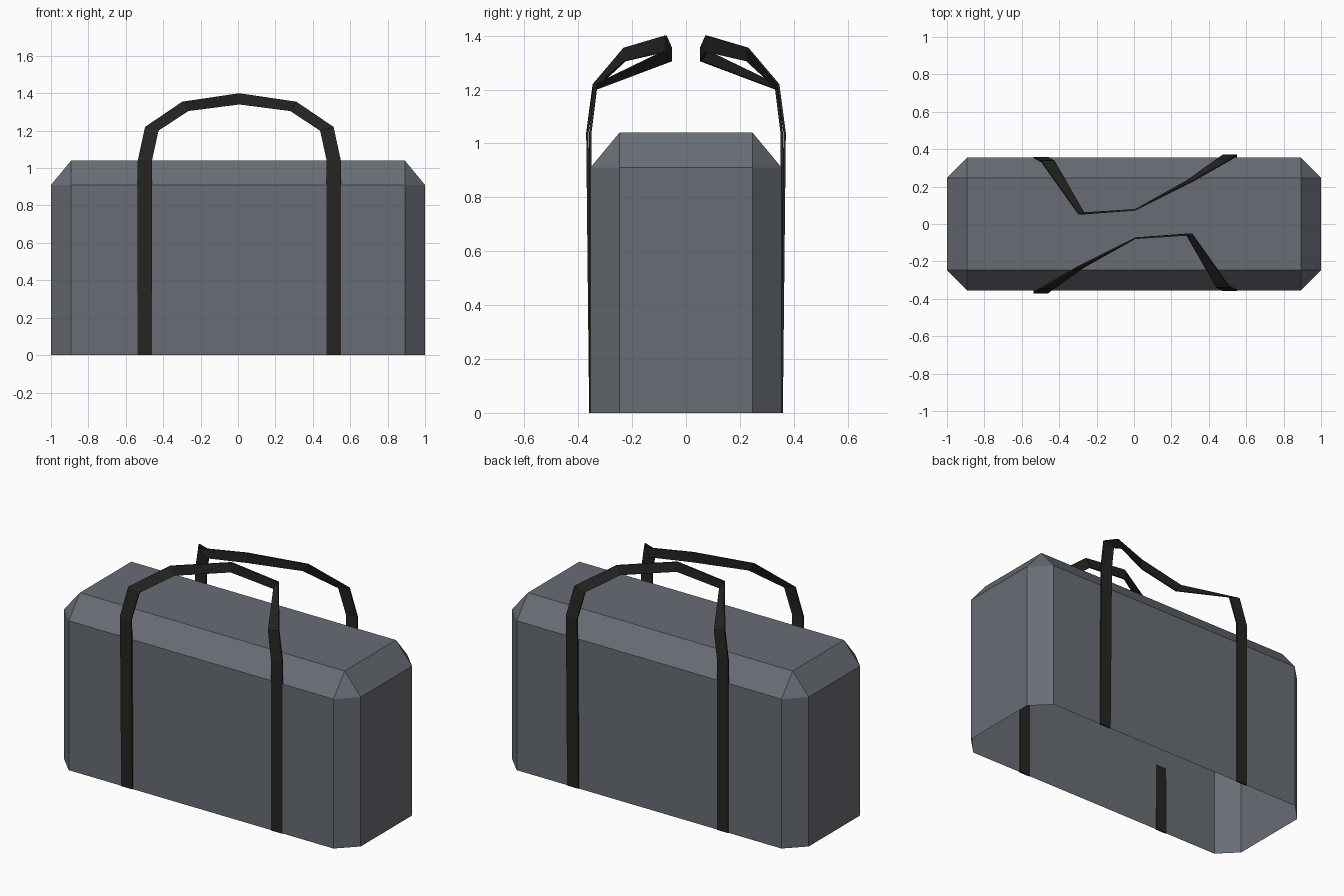
import bpy, bmesh

if "Cube" in bpy.data.objects:
    bpy.data.objects.remove(bpy.data.objects["Cube"])


def material(name, rgb):
    m = bpy.data.materials.new(name)
    m.diffuse_color = (*rgb, 1)
    m.use_nodes = True
    m.node_tree.nodes["Principled BSDF"].inputs["Base Color"].default_value = m.diffuse_color
    return m


def finish(bm, name, mat):
    me = bpy.data.meshes.new(name)
    bm.to_mesh(me)
    bm.free()
    me.materials.append(mat)
    ob = bpy.data.objects.new(name, me)
    bpy.context.collection.objects.link(ob)
    return ob


grey = material("slate grey fabric", (0.140, 0.155, 0.178))
black = material("black webbing", (0.018, 0.018, 0.017))

# Bag body: chamfered box, open underneath
H, CUT, CUT_Z = 1.04, 0.108, 0.13
bm = bmesh.new()
bmesh.ops.create_cube(bm, size=1)
pre_h = H * CUT / CUT_Z          # bevel on a squashed box, then stretch it
for v in bm.verts:
    v.co.x *= 2.0
    v.co.y *= 0.71
    v.co.z = (v.co.z + 0.5) * pre_h
edges = [e for e in bm.edges if any(v.co.z > 0.01 for v in e.verts)]
bmesh.ops.bevel(bm, geom=edges, offset=CUT, offset_type='OFFSET',
                segments=1, affect='EDGES', profile=0.5)
bm.normal_update()
bottom = [f for f in bm.faces if f.normal.z < -0.9]
bmesh.ops.delete(bm, geom=bottom, context='FACES')
for v in bm.verts:
    v.co.z *= CUT_Z / CUT
finish(bm, "bag_body", grey)

# Carry straps: outer x, outer z, inner x, inner z, depth of the strap
LEFT = [
    (0.543, 0.00, 0.467, 0.00, 0.355),
    (0.543, 1.04, 0.467, 1.04, 0.366),
    (0.504, 1.22, 0.432, 1.20, 0.342),
    (0.305, 1.355, 0.272, 1.305, 0.228),
]
RIGHT_DEPTHS = [0.355, 0.355, 0.335, 0.056]
TOP = (0.0, 1.40, 0.0, 1.34, 0.076)
HALF = 0.0045
SHIFT = 0.007


def strap(name, side):
    stations = [(-ox, oz, -ix, iz, d) for ox, oz, ix, iz, d in LEFT]
    stations.append(TOP)
    stations += [(*s[:4], d) for s, d in
                 reversed(list(zip(LEFT, RIGHT_DEPTHS)))]
    bm = bmesh.new()
    rings = []
    for ox, oz, ix, iz, d in stations:
        section = [(ox, oz, d + HALF), (ix, iz, d + HALF),
                   (ix, iz, d - HALF), (ox, oz, d - HALF)]
        rings.append([bm.verts.new((side * x + SHIFT, -side * y, z))
                      for x, z, y in section])
    for a, b in zip(rings, rings[1:]):
        for i in range(4):
            j = (i + 1) % 4
            bm.faces.new((a[i], a[j], b[j], b[i]))
    bm.faces.new(rings[0])
    bm.faces.new(rings[-1])
    bmesh.ops.recalc_face_normals(bm, faces=bm.faces)
    finish(bm, name, black)


strap("front_strap", 1)
strap("back_strap", -1)
